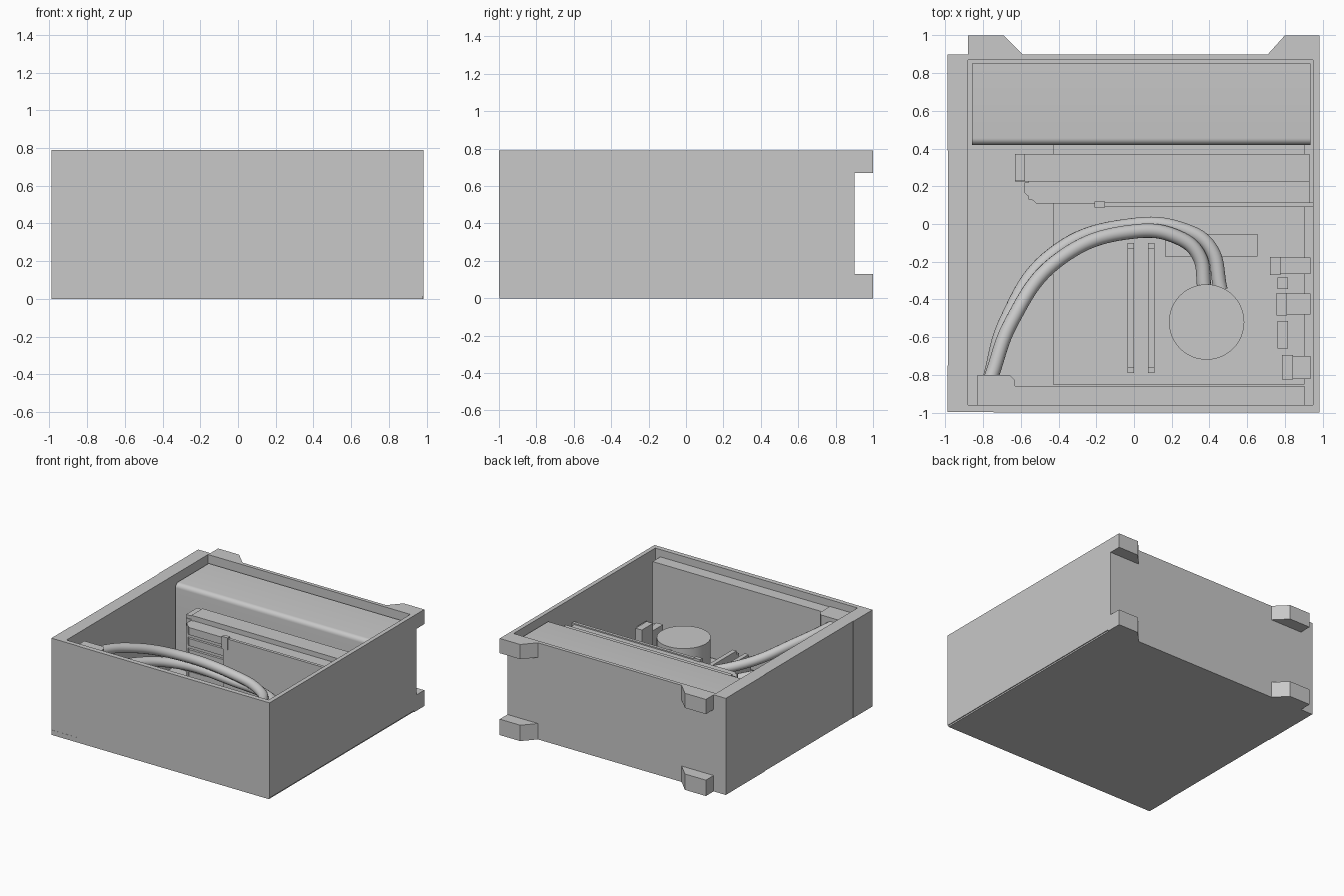
import bpy, bmesh, math
from mathutils import Vector

if "Cube" in bpy.data.objects:
    bpy.data.objects.remove(bpy.data.objects["Cube"], do_unlink=True)

GREY = (0.58, 0.58, 0.58, 1)
grey = bpy.data.materials.new("plain_grey")
grey.use_nodes = True
grey.diffuse_color = GREY
grey.node_tree.nodes["Principled BSDF"].inputs["Base Color"].default_value = GREY


def add_object(name, data):
    obj = bpy.data.objects.new(name, data)
    bpy.context.collection.objects.link(obj)
    data.materials.append(grey)
    return obj


def prism(name, outline, lo, hi, axis="z"):
    """Extrude an outline along z (points x, y) or along x (points y, z)."""
    bm = bmesh.new()
    place = (lambda a, b: (a, b, lo)) if axis == "z" else (lambda a, b: (lo, a, b))
    face = bm.faces.new([bm.verts.new(place(a, b)) for a, b in outline])
    top = bmesh.ops.extrude_face_region(bm, geom=[face])["geom"]
    shift = Vector((0, 0, hi - lo)) if axis == "z" else Vector((hi - lo, 0, 0))
    bmesh.ops.translate(bm, vec=shift, verts=[v for v in top if isinstance(v, bmesh.types.BMVert)])
    bmesh.ops.recalc_face_normals(bm, faces=bm.faces)
    mesh = bpy.data.meshes.new(name)
    bm.to_mesh(mesh)
    bm.free()
    return add_object(name, mesh)


def box(name, x0, x1, y0, y1, z0, z1):
    return prism(name, [(x0, y0), (x1, y0), (x1, y1), (x0, y1)], z0, z1)


def smooth(obj):
    bpy.ops.object.select_all(action="DESELECT")
    obj.select_set(True)
    bpy.context.view_layer.objects.active = obj
    if obj.type == "CURVE":
        bpy.ops.object.convert(target="MESH")
    bpy.ops.object.shade_smooth_by_angle(angle=math.radians(35))


def hose(name, points, radius):
    curve = bpy.data.curves.new(name, "CURVE")
    curve.dimensions = "3D"
    curve.bevel_depth = radius
    curve.bevel_resolution = 5
    curve.resolution_u = 12
    curve.use_fill_caps = True
    spline = curve.splines.new("BEZIER")
    spline.bezier_points.add(len(points) - 1)
    for bp, co in zip(spline.bezier_points, points):
        bp.co = co
        bp.handle_left_type = bp.handle_right_type = "AUTO"
    smooth(add_object(name, curve))


# Open tray case
H = 0.79
box("floor_panel", -0.985, 0.978, -0.998, 0.9, 0, 0.04)
box("front_wall", -0.745, 0.985, -1, -0.96, 0.012, H)
box("front_corner_strip", -0.99, -0.745, -0.997, -0.96, 0, H)
box("back_wall", -0.99, 0.985, 0.87, 0.9, 0, H)
box("left_wall", 0.95, 0.985, -0.97, 0.88, 0.012, H)
box("right_wall_front", -0.99, -0.88, -0.97, -0.75, 0, H)
box("right_wall_panel", -0.986, -0.88, -0.75, 0.39, 0, H)
box("right_wall_back", -0.99, -0.88, 0.39, 0.88, 0, H)

# Four feet on the back wall
for level, z0, z1 in (("lower", 0, 0.13), ("upper", 0.67, H)):
    prism(f"{level}_left_foot", [(0.71, 0.9), (0.985, 0.9), (0.985, 1), (0.8, 1)], z0, z1)
    prism(f"{level}_right_foot", [(-0.88, 0.9), (-0.59, 0.9), (-0.69, 1), (-0.88, 1)], z0, z1)

# Power supply cover with a rounded front edge
r, y_front, z_top = 0.035, 0.42, 0.73
arc = [(y_front + r - r * math.cos(a), z_top - r + r * math.sin(a))
       for a in (math.radians(15 * i) for i in range(7))]
smooth(prism("power_supply_cover", [(0.85, 0.04), (y_front, 0.04)] + arc + [(0.85, z_top)],
             -0.86, 0.935, "x"))

# Circuit board with its raised border
box("main_board", -0.43, 0.905, -0.85, 0.42, 0.04, 0.09)
box("main_board_face", -0.418, 0.892, -0.84, 0.41, 0.09, 0.096)

# Expansion card: core, stacked cooling ribs, end cap and back plate
box("card_core", -0.56, 0.93, 0.13, 0.36, 0.12, 0.58)
for i in range(5):
    z = 0.16 + 0.09 * i
    prism(f"card_rib_{i + 1}", [(-0.52, 0.11), (0.93, 0.11), (0.93, 0.22),
                                (-0.58, 0.22), (-0.58, 0.165)], z, z + 0.06)
    box(f"card_end_rib_{i + 1}", -0.63, -0.56, 0.225, 0.37, z, z + 0.065)
box("card_top", -0.58, 0.93, 0.225, 0.37, 0.56, 0.62)
box("card_end_cap", -0.63, -0.58, 0.23, 0.37, 0.56, 0.612)
box("card_back_plate", -0.2, 0.95, 0.09, 0.115, 0.16, 0.59)
box("card_power_plug", -0.21, -0.155, 0.088, 0.12, 0.5, 0.6)

# Radiator and its end tank
box("radiator", -0.66, 0.905, -0.96, -0.86, 0.06, 0.73)
prism("radiator_tank", [(-0.83, -0.96), (-0.63, -0.96), (-0.63, -0.83),
                        (-0.66, -0.8), (-0.83, -0.8)], 0.06, 0.735)

# Round cooling pump
circle = [(0.385 + 0.2 * math.cos(a), -0.52 + 0.2 * math.sin(a))
          for a in (math.tau * i / 48 for i in range(48))]
smooth(prism("cooling_pump", circle, 0.09, 0.38))

# Two hoses from the tank to the pump
hose("upper_hose", [(-0.76, -0.82, 0.67), (-0.65, -0.52, 0.62), (-0.4, -0.19, 0.5),
                    (0, -0.04, 0.385), (0.23, -0.07, 0.345), (0.34, -0.16, 0.33),
                    (0.375, -0.35, 0.32)], 0.038)
hose("lower_hose", [(-0.765, -0.82, 0.5), (-0.68, -0.52, 0.48), (-0.43, -0.16, 0.41),
                    (0, -0.005, 0.31), (0.26, -0.03, 0.3), (0.4, -0.12, 0.3),
                    (0.46, -0.35, 0.3)], 0.038)

# Memory sticks with end clips
for i, x in enumerate((-0.035, 0.075)):
    box(f"memory_stick_{i + 1}", x, x + 0.035, -0.76, -0.13, 0.09, 0.26)
    box(f"memory_clip_front_{i + 1}", x, x + 0.035, -0.79, -0.75, 0.09, 0.23)
    box(f"memory_clip_back_{i + 1}", x, x + 0.035, -0.14, -0.1, 0.09, 0.23)

# Heat sink behind the pump
box("heat_sink", 0.165, 0.655, -0.172, -0.052, 0.09, 0.18)

# Port blocks along the left wall: x start, y range, reaches the wall
ports = [(0.72, -0.27, -0.175, True), (0.76, -0.345, -0.285, False),
         (0.755, -0.485, -0.365, True), (0.76, -0.66, -0.515, False),
         (0.785, -0.825, -0.695, True)]
for i, (x, y0, y1, deep) in enumerate(ports):
    box(f"port_front_{i + 1}", x, x + 0.057, y0, y1, 0.09, 0.34 if i == 3 else 0.26)
    if deep:
        box(f"port_body_{i + 1}", x + 0.05, 0.935, y0 + 0.004, y1 - 0.004, 0.09, 0.25)
